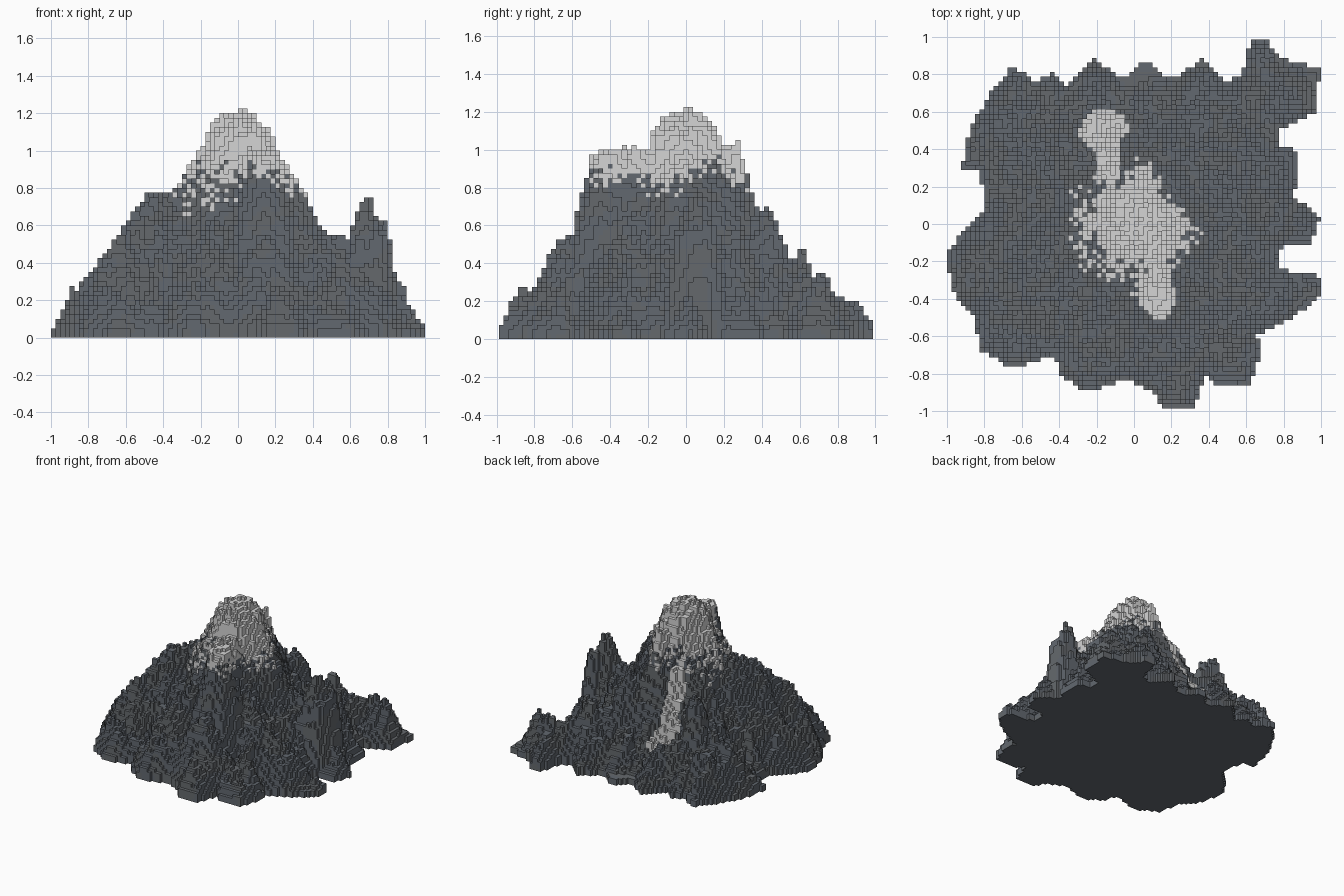
import bpy
import bmesh
import random
from mathutils import Vector, noise
from mathutils.geometry import intersect_point_line

random.seed(7)
old = bpy.data.objects.get("Cube")
if old:
    bpy.data.objects.remove(old, do_unlink=True)

N = 80            # voxel columns per side
S = 2.0 / N       # voxel size
X0, Y0 = -1, -1 + S / 2

# Scalloped footprint of the foothills
OUTLINE = [(-1, -.15), (-.9, -.03), (-.8, .07), (-.82, .28), (-.92, .3), (-.88, .5), (-.78, .68),
           (-.66, .83), (-.58, .82), (-.53, .74), (-.45, .81), (-.36, .74), (-.22, .88), (-.05, .77),
           (.05, .88), (.2, .77), (.36, .88), (.5, .76), (.58, .8), (.63, 1), (.69, 1), (.8, .88),
           (.99, .83), (.98, .6), (.78, .5), (.77, .42), (.86, .4), (.88, .22), (.84, .16), (1, .04),
           (.95, -.1), (.78, -.13), (.77, -.24), (1, -.28), (1, -.39), (.8, -.53), (.66, -.6),
           (.68, -.7), (.62, -.87), (.42, -.86), (.38, -.8), (.32, -.98), (.15, -.98), (.1, -.9),
           (-.05, -.83), (-.25, -.9), (-.4, -.8), (-.42, -.7), (-.65, -.77), (-.82, -.68),
           (-.85, -.5), (-.95, -.4), (-1, -.23)]

# Radius and height of the summit
SUMMIT = [(0, 1.22), (.07, 1.19), (.17, 1.09), (.2, .99), (.25, .88), (.33, .76), (.42, .52), (.7, 0), (2, 0)]

# Ridge crests: points, half width, side slope
RIDGES = [
    ([(0, 0, 1), (.1, -.25, .98), (.13, -.43, .99)], .06, 4),
    ([(0, .1, 1), (.05, .26, 1.02)], .02, 3.5),
    ([(.1, .27, .64), (.23, .42, .67)], .03, 3),
    ([(.23, .43, .45), (.43, .59, .4), (.72, .72, .25), (.68, .88, .19)], .02, 1.4),
    ([(.42, .6, .48), (.44, .61, .48)], .02, 4),
    ([(-.18, 0, .84), (-.36, -.07, .77), (-.47, -.2, .76), (-.62, -.38, .53), (-.8, -.47, .38)], .02, 1.7),
    ([(.13, -.5, .52), (.15, -.62, .54), (.18, -.76, .22), (.22, -.87, .24)], .03, 1.6),
    ([(.3, 0, .8), (.4, .01, .58), (.58, .05, .52)], .02, 1.8),
    ([(.67, .03, .73), (.7, .05, .71)], .02, 4),
    ([(.74, 0, .58), (.75, .1, .6)], .05, 7),
    ([(-.15, .1, .8), (-.36, .36, .5), (-.62, .6, .28)], .01, 1.6),
    ([(-.36, .4, .62), (-.4, .43, .65)], .04, 4),
    ([(-.1, -.3, .68), (-.18, -.58, .52), (-.25, -.8, .2)], .01, 1.5),
    ([(.2, -.2, .75), (.45, -.4, .48), (.75, -.38, .28)], .01, 1.6),
]


def noise2(x, y, f, seed=0.0):
    return noise.noise(Vector((x * f + seed, y * f - seed, seed + .37)))


def to_segment(p, a, b):
    """Distance to a segment, and the position along it."""
    q, t = intersect_point_line(p, a, b)
    t = min(1, max(0, t))
    return (p - a.lerp(b, t)).length, t


def inside(x, y):
    hit = False
    for (ax, ay), (bx, by) in zip(OUTLINE, OUTLINE[1:] + OUTLINE[:1]):
        if (ay > y) != (by > y) and x < ax + (y - ay) * (bx - ax) / (by - ay):
            hit = not hit
    return hit


def edge_distance(p):
    pts = [Vector((*q, 0)) for q in OUTLINE]
    return min(to_segment(p, a, b)[0] for a, b in zip(pts, pts[1:] + pts[:1]))


def summit_height(r):
    for (r0, z0), (r1, z1) in zip(SUMMIT, SUMMIT[1:]):
        if r <= r1:
            return z0 + (z1 - z0) * (r - r0) / (r1 - r0)
    return 0


def gully(x, y):
    """Snow chute running down the back."""
    d, t = to_segment(Vector((x, y, 0)), Vector((-.13, .28, 0)), Vector((-.16, .49, 0)))
    return d, t, .05 + .07 * max(0, t - .55) / .45


def height(x, y):
    p = Vector((x, y, 0))
    d = edge_distance(p)
    # Foothills, steeper at the rim, broken up by crests and gullies
    h = .04 + 1.5 * min(d, .1) + .78 * max(0, min(d, .45) - .1)
    h += min(1, d / .15) * (.1 - .4 * abs(noise2(x, y, 5, 3.1)) + .06 * noise2(x, y, 13, 8.2))
    r = (p - Vector((.01, 0, 0))).length * (1 + .2 * noise2(x, y, 6, 5.5))
    h = max(h, summit_height(r))
    for pts, w, slope in RIDGES:
        for a, b in zip(pts, pts[1:]):
            s, t = to_segment(p, Vector((*a[:2], 0)), Vector((*b[:2], 0)))
            crest = a[2] + (b[2] - a[2]) * t
            rough = .09 * noise2(x, y, 11, 1.7) * min(1, s / .1)
            h = max(h, min(crest - slope * max(0, s - w) + rough, .06 + max(2.5, slope * 1.5) * d))
    g, t, w = gully(x, y)
    if g < w + .04:
        h = min(h, .78 - .54 * t + 3 * max(0, g - w))
    h += random.uniform(-.025, .025) * min(1, d / .1)
    return min(h, 1.22)


def tone(x, y, z):
    """Pick snow or one of two rock greys for a voxel face."""
    g, t, w = gully(x, y)
    if g < w + .01 and z > .15:
        return 2
    line = .83 + .08 * noise2(x + z, y - z, 9, 2.4)
    if -.35 < x < .03 and -.4 < y < .22 and (x < -.19 or y < -.18):
        line += .05 + random.uniform(-.25, .12)   # scattered snow patches
    else:
        line += random.uniform(-.08, .09)
    if x < -.35:
        line += .2
    if (x > .1 and y > .02) or y < -.44:
        line += .05
    if z > line:
        return 2
    return 1 if noise.noise(Vector((x, y, z)) * 7) > .05 else 0


def material(name, colour):
    m = bpy.data.materials.new(name)
    m.use_nodes = True
    m.diffuse_color = (*colour, 1)
    bsdf = next(n for n in m.node_tree.nodes if n.type == 'BSDF_PRINCIPLED')
    bsdf.inputs["Base Color"].default_value = (*colour, 1)
    bsdf.inputs["Roughness"].default_value = .9
    return m


# Column heights in whole voxels
columns = {}
for i in range(N):
    for j in range(N - 1):
        x, y = X0 + (i + .5) * S, Y0 + (j + .5) * S
        if inside(x, y):
            columns[i, j] = max(2, round(height(x, y) / S))

# Mountain surface: tops, bottoms and exposed side faces
bm = bmesh.new()
corners = {}


def vert(c):
    if c not in corners:
        corners[c] = bm.verts.new((X0 + c[0] * S, Y0 + c[1] * S, c[2] * S))
    return corners[c]


def quad(cs, index):
    f = bm.faces.new([vert(c) for c in cs])
    f.material_index = index


SIDES = {(1, 0): ((1, 0), (1, 1)), (-1, 0): ((0, 1), (0, 0)),
         (0, 1): ((1, 1), (0, 1)), (0, -1): ((0, 0), (1, 0))}
for (i, j), top in columns.items():
    x, y = X0 + (i + .5) * S, Y0 + (j + .5) * S
    ring = [(i, j), (i + 1, j), (i + 1, j + 1), (i, j + 1)]
    low = min(columns.get((i + a, j + b), 0) for a, b in SIDES)
    tones = {k: tone(x, y, (k + .5) * S) for k in range(min(low, top - 1), top)}
    quad([(*c, top) for c in ring], tones[top - 1])
    quad([(*c, 0) for c in reversed(ring)], 0)
    for (a, b), (p, q) in SIDES.items():
        for k in range(columns.get((i + a, j + b), 0), top):
            quad([(i + p[0], j + p[1], k), (i + q[0], j + q[1], k),
                  (i + q[0], j + q[1], k + 1), (i + p[0], j + p[1], k + 1)], tones[k])

mesh = bpy.data.meshes.new("mountain")
bm.to_mesh(mesh)
bm.free()
for name, colour in (("slate_rock", (.122, .138, .16)), ("grey_rock", (.13, .141, .152)),
                     ("snow", (.66, .66, .66))):
    mesh.materials.append(material(name, colour))
mountain = bpy.data.objects.new("mountain", mesh)
bpy.context.collection.objects.link(mountain)
